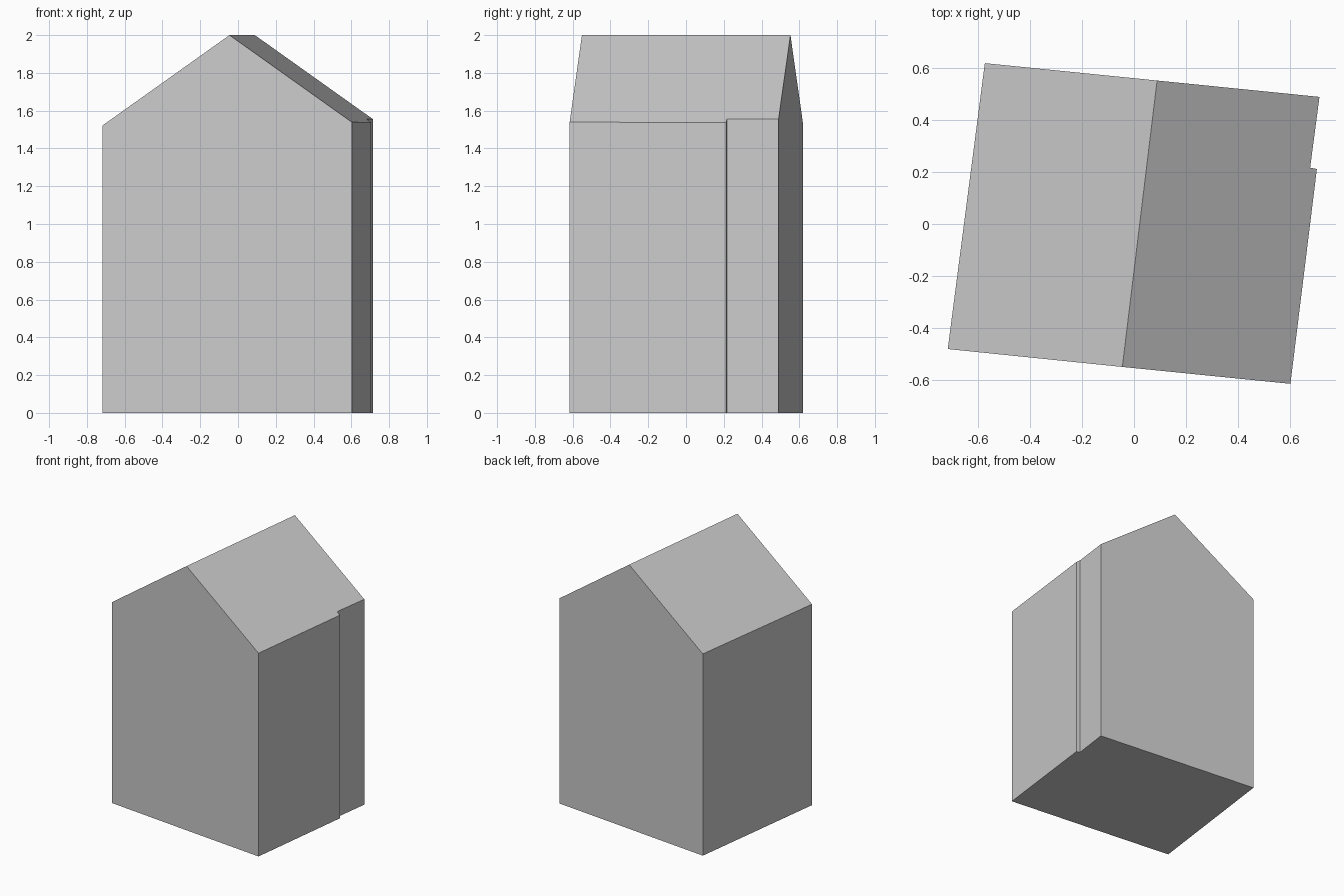
import bpy, bmesh
from mathutils import Vector

if "Cube" in bpy.data.objects:
    bpy.data.objects.remove(bpy.data.objects["Cube"])

# One flat colour for the whole building
grey = bpy.data.materials.new("light grey")
grey.diffuse_color = (0.6, 0.6, 0.6, 1)
grey.use_nodes = True
grey.node_tree.nodes["Principled BSDF"].inputs["Base Color"].default_value = grey.diffuse_color

# Footprint, counter-clockwise from the front end of the ridge
plan = [Vector(p) for p in [
    (-0.045, -0.551), (0.603, -0.616), (0.705, 0.212), (0.679, 0.217),
    (0.715, 0.490), (0.089, 0.553), (-0.575, 0.620), (-0.718, -0.482)]]
ridge_front, ridge_back = plan[0], plan[5]
along = (ridge_back - ridge_front).normalized()
across = Vector((along.y, -along.x))


def roof_height(p):
    """Both slopes fall evenly away from the ridge."""
    return 2.0 - 0.708 * abs((p - ridge_front).dot(across))


# House: floor, walls and two roof slopes
bm = bmesh.new()
low = [bm.verts.new((p.x, p.y, 0)) for p in plan]
top = [bm.verts.new((p.x, p.y, roof_height(p))) for p in plan]
n = len(plan)
bm.faces.new(low[::-1])
bm.faces.new(top[0:6])                    # right slope
bm.faces.new([top[0], *top[5:8]])         # left slope
for i in range(n):
    j = (i + 1) % n
    bm.faces.new((low[i], low[j], top[j], top[i]))
bmesh.ops.recalc_face_normals(bm, faces=bm.faces)

mesh = bpy.data.meshes.new("gabled_house")
bm.to_mesh(mesh)
bm.free()
mesh.materials.append(grey)
house = bpy.data.objects.new("gabled_house", mesh)
bpy.context.collection.objects.link(house)
